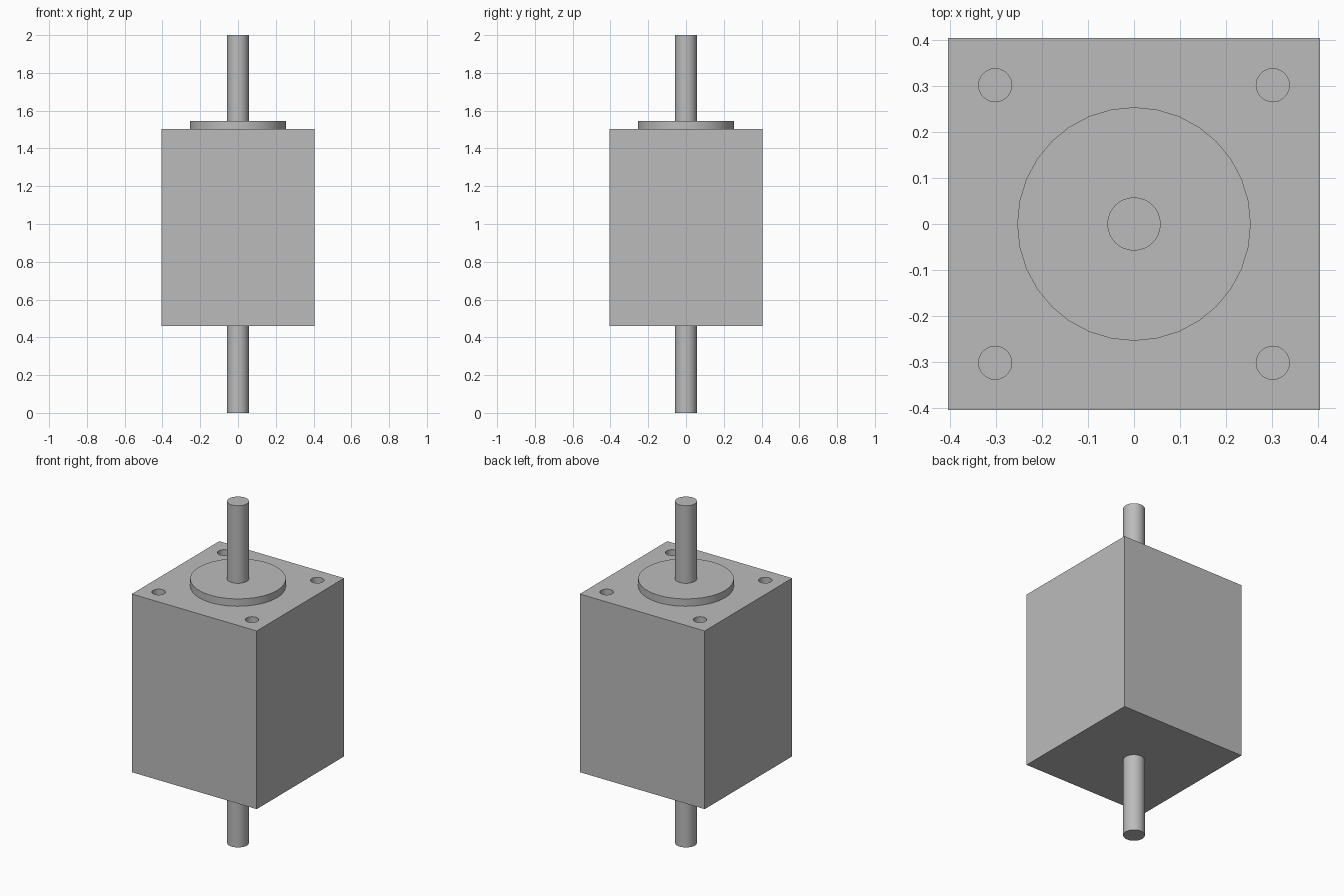
import bpy
import math

default = bpy.data.objects.get("Cube")
if default:
    bpy.data.objects.remove(default, do_unlink=True)

HALF = 0.4045
BODY_BOTTOM, BODY_TOP, FLANGE_TOP = 0.46, 1.503, 1.546
HOLE_OFFSET, HOLE_RADIUS, HOLE_DEPTH = 0.302, 0.036, 0.1

grey = bpy.data.materials.new("light_grey_metal")
grey.use_nodes = True
grey.diffuse_color = (0.5, 0.5, 0.5, 1)
grey.node_tree.nodes["Principled BSDF"].inputs["Base Color"].default_value = (0.5, 0.5, 0.5, 1)


def finish(name):
    obj = bpy.context.object
    obj.name = name
    obj.data.materials.append(grey)
    return obj


def cylinder(name, radius, bottom, top, x=0, y=0):
    bpy.ops.mesh.primitive_cylinder_add(
        vertices=32, radius=radius, depth=top - bottom,
        location=(x, y, (bottom + top) / 2))
    bpy.ops.object.shade_smooth_by_angle(angle=math.radians(30))
    return finish(name)


# Square motor body
bpy.ops.mesh.primitive_cube_add(size=1, location=(0, 0, (BODY_BOTTOM + BODY_TOP) / 2))
body = finish("motor_body")
body.scale = (2 * HALF, 2 * HALF, BODY_TOP - BODY_BOTTOM)
bpy.ops.object.transform_apply(location=False, rotation=False, scale=True)

# Blind mounting holes in the four top corners
for sx in (-1, 1):
    for sy in (-1, 1):
        cutter = cylinder("hole_cutter", HOLE_RADIUS, BODY_TOP - HOLE_DEPTH,
                          BODY_TOP + 0.05, sx * HOLE_OFFSET, sy * HOLE_OFFSET)
        cutter.hide_render = True
        cutter.hide_viewport = True
        cut = body.modifiers.new("mounting_hole", "BOOLEAN")
        cut.object = cutter
        cut.solver = "EXACT"

# Apply the cuts and drop the helpers
bpy.ops.object.select_all(action="DESELECT")
bpy.context.view_layer.objects.active = body
body.select_set(True)
for cut in list(body.modifiers):
    cutter = cut.object
    bpy.ops.object.modifier_apply(modifier=cut.name)
    bpy.data.objects.remove(cutter, do_unlink=True)
bpy.ops.object.shade_smooth_by_angle(angle=math.radians(30))

# Raised pilot flange and the shaft running out of both ends
cylinder("pilot_flange", 0.254, BODY_TOP, FLANGE_TOP)
cylinder("upper_shaft", 0.058, FLANGE_TOP, 2.0)
cylinder("lower_shaft", 0.058, 0.0, BODY_BOTTOM)
